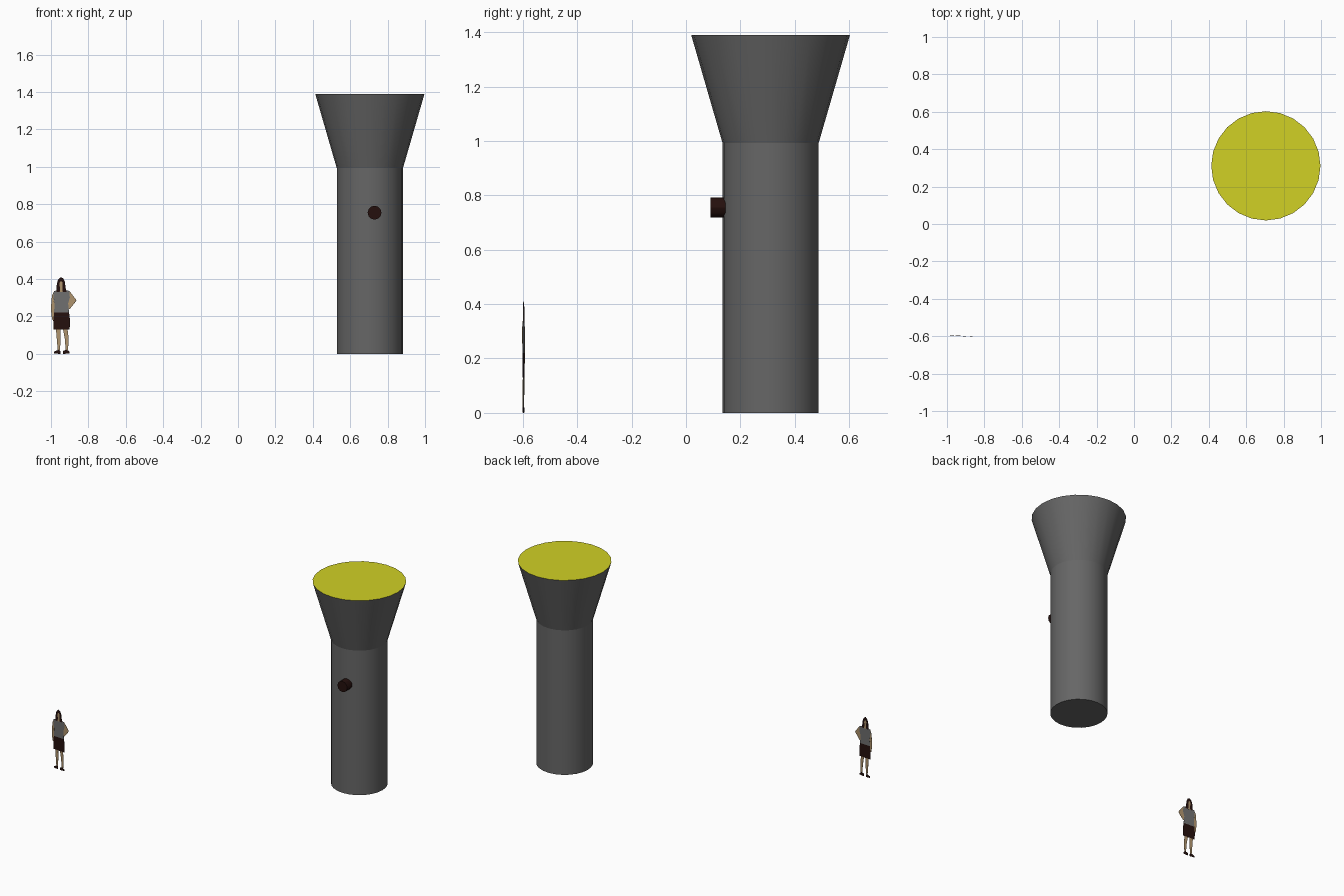
import bpy, bmesh, math
from mathutils import Matrix, Vector

if "Cube" in bpy.data.objects:
    bpy.data.objects.remove(bpy.data.objects["Cube"])


def mat(name, rgb):
    m = bpy.data.materials.new(name)
    m.diffuse_color = (*rgb, 1)
    m.use_nodes = True
    m.node_tree.nodes["Principled BSDF"].inputs["Base Color"].default_value = m.diffuse_color
    return m


GREY = mat("dark_grey", (0.133, 0.133, 0.133))
YELLOW = mat("yellow", (0.64, 0.64, 0.018))
DARK = mat("dark_brown", (0.018, 0.005, 0.004))
SKIN = mat("skin", (0.42, 0.29, 0.15))
SHIRT = mat("shirt_grey", (0.16, 0.16, 0.16))


def finish(name, bm, mats, smooth=False):
    me = bpy.data.meshes.new(name)
    bm.to_mesh(me)
    bm.free()
    ob = bpy.data.objects.new(name, me)
    bpy.context.collection.objects.link(ob)
    for m in mats:
        me.materials.append(m)
    if smooth:
        bpy.ops.object.select_all(action='DESELECT')
        ob.select_set(True)
        bpy.context.view_layer.objects.active = ob
        bpy.ops.object.shade_smooth_by_angle(angle=math.radians(30))
    return ob


def drum(name, r1, r2, start, end, sides, mats, drop=None):
    """Cone or cylinder from start to end; drop removes the cap at that end."""
    start, end = Vector(start), Vector(end)
    axis = end - start
    bm = bmesh.new()
    bmesh.ops.create_cone(bm, cap_ends=True, segments=sides,
                          radius1=r1, radius2=r2, depth=axis.length)
    bm.normal_update()
    for f in bm.faces:
        if f.normal.z > 0.9 and len(mats) > 1:
            f.material_index = 1
    if drop:
        caps = [f for f in bm.faces if f.normal.z * drop > 0.9]
        bmesh.ops.delete(bm, geom=caps, context='FACES_ONLY')
    rot = Vector((0, 0, 1)).rotation_difference(axis).to_matrix().to_4x4()
    bm.transform(Matrix.Translation((start + end) / 2) @ rot)
    return finish(name, bm, mats, True)


# Flashlight: handle, flared head with lens, switch
X, Y = 0.705, 0.311
drum("handle", 0.177, 0.177, (X, Y, 0), (X, Y, 0.993), 24, [GREY], drop=1)
drum("flared_head", 0.177, 0.292, (X, Y, 0.993), (X, Y, 1.39), 24,
     [GREY, YELLOW], drop=-1)
drum("switch_button", 0.037, 0.037, (0.73, 0.145, 0.755), (0.73, 0.09, 0.755),
     12, [DARK])

# Flat cut-out woman, drawn in hundredths of a unit, turned slightly about z
PLACE = Matrix.Translation((-0.945, -0.597, 0)) @ Matrix.Rotation(math.radians(-4.5), 4, 'Z')


def plate(name, pts, m, thick=0.001):
    bm = bmesh.new()
    f = bm.faces.new([bm.verts.new((x / 100, -thick / 2, z / 100)) for x, z in pts])
    ext = bmesh.ops.extrude_face_region(bm, geom=[f], use_keep_orig=True)
    bmesh.ops.translate(bm, vec=(0, thick, 0),
                        verts=[v for v in ext["geom"] if isinstance(v, bmesh.types.BMVert)])
    bmesh.ops.recalc_face_normals(bm, faces=bm.faces)
    bm.transform(PLACE)
    return finish(name, bm, [m])


plate("hair", [(-2.6, 33), (-2.4, 37), (-1.8, 39.6), (-0.4, 41), (1, 40.4),
               (1.9, 38.6), (2.3, 35.5), (2.8, 33.2), (1.2, 33), (0, 34), (-1.2, 33)],
      DARK, 0.0016)
plate("face", [(0.9 * math.cos(a) - 0.1, 37.2 + 1.7 * math.sin(a))
               for a in (i * math.tau / 10 for i in range(10))], SKIN, 0.0026)
plate("neck", [(-0.8, 33), (0.8, 33), (0.6, 36), (-0.6, 36)], SKIN, 0.0022)
plate("shirt", [(-4, 33.4), (-1.5, 34.4), (1.5, 34.4), (4.4, 33.6), (4.6, 30),
                (3.7, 27), (4.2, 22), (-3.9, 22), (-3.5, 27), (-4.2, 30)], SHIRT)
plate("straight_arm", [(-4, 33.2), (-4.2, 30), (-3.6, 27), (-3.9, 21), (-4.2, 18),
                       (-4.9, 18.4), (-5.3, 21), (-5.5, 25), (-5, 31)], SKIN)
plate("bent_arm", [(4.4, 33.6), (5.2, 32.6), (8.1, 28.8), (7.6, 27.8), (4.6, 24),
                   (3.9, 24.2), (3.7, 27), (4.6, 30)], SKIN)
plate("skirt", [(-3.9, 22), (4.2, 22), (4.7, 18), (4.5, 13), (-4.1, 13), (-4.3, 18)], DARK)

# Legs and shoes: hip x, foot x, toe direction
for side, hip, foot, toe in (("left", -1.6, -1.3, -1), ("right", 2.2, 3.0, 1)):
    plate(side + "_leg", [(hip - 1.2, 13), (hip + 1.2, 13), (foot + 1, 8),
                          (foot + 0.6, 2), (foot - 0.6, 2), (foot - 1.1, 8)], SKIN)
    tip = foot + (-2.6 if toe < 0 else 1.4)
    heel = foot + (0.8 if toe < 0 else -2.0)
    plate(side + "_shoe", [(tip, 0.2), (tip, 1.2), (foot, 2.3), (heel, 1.6), (heel, 0)], DARK, 0.0016)
